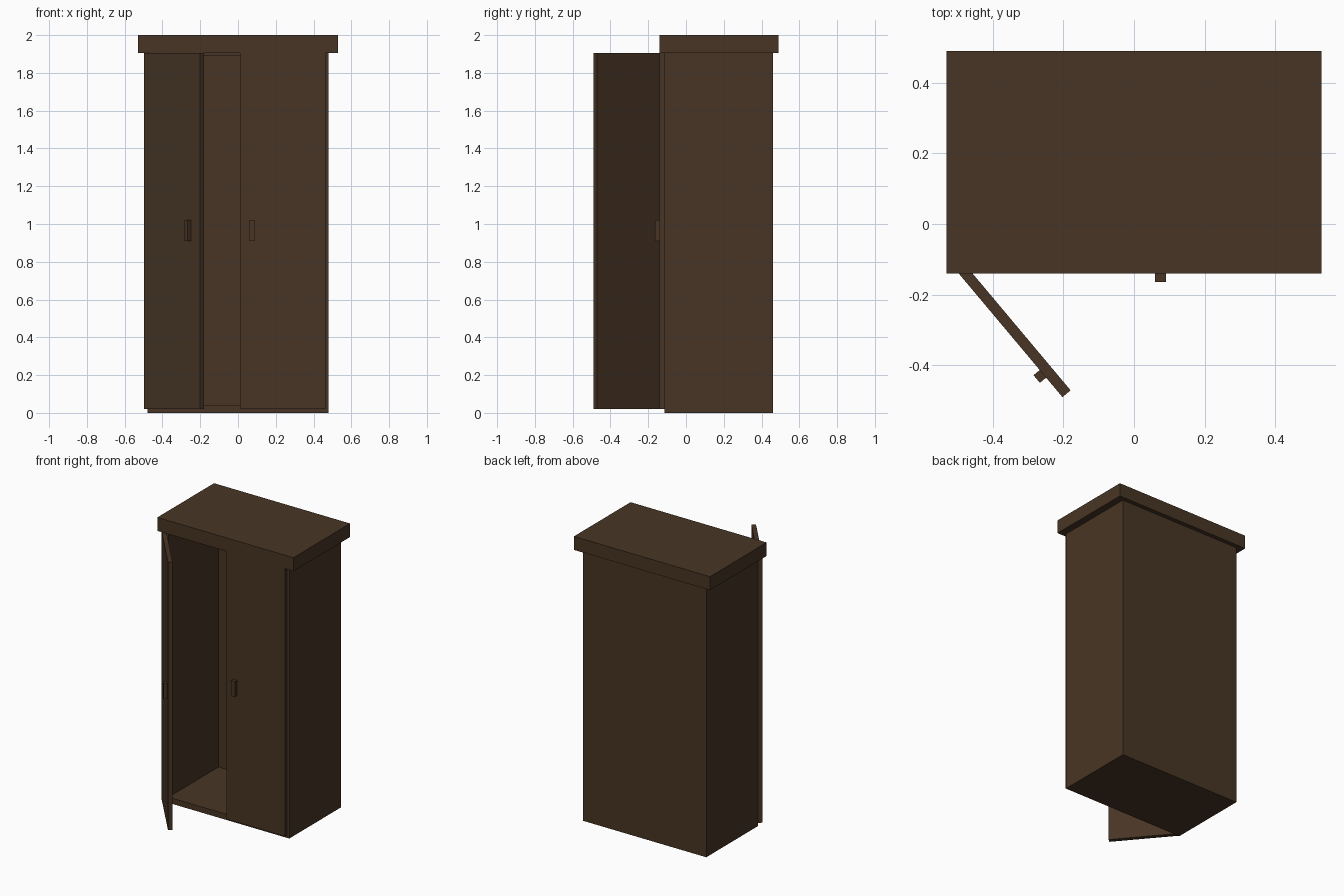
import bpy, bmesh, math
from mathutils import Matrix, Vector

if "Cube" in bpy.data.objects:
    bpy.data.objects.remove(bpy.data.objects["Cube"])

wood = bpy.data.materials.new("dark_brown_wood")
wood.diffuse_color = (0.064, 0.036, 0.018, 1)
wood.use_nodes = True
wood.node_tree.nodes["Principled BSDF"].inputs["Base Color"].default_value = wood.diffuse_color


def box(name, x, y, z, matrix=None):
    """Box spanning the given (min, max) ranges, optionally placed by a matrix."""
    bm = bmesh.new()
    bmesh.ops.create_cube(bm, size=1)
    for v in bm.verts:
        v.co = Vector([r[0] + (c + 0.5) * (r[1] - r[0]) for c, r in zip(v.co, (x, y, z))])
    if matrix:
        bm.transform(matrix)
    me = bpy.data.meshes.new(name)
    bm.to_mesh(me)
    bm.free()
    me.materials.append(wood)
    ob = bpy.data.objects.new(name, me)
    bpy.context.collection.objects.link(ob)
    return ob


FRONT, BACK = -0.115, 0.46
DOOR_Z, HANDLE_Z = (0.02, 1.905), (0.91, 1.02)

# Hollow carcass
for side, s in (("left", -1), ("right", 1)):
    box(side + "_side_panel", sorted((s * 0.48, s * 0.46)), (FRONT, BACK), (0, 1.905))
box("back_panel", (-0.46, 0.46), (0.44, BACK), (0, 1.905))
box("floor_panel", (-0.46, 0.46), (FRONT, 0.44), (0, 0.04))
box("ceiling_panel", (-0.46, 0.46), (FRONT, 0.44), (1.89, 1.905))

# Overhanging top
box("top_slab", (-0.53, 0.53), (-0.14, 0.49), (1.905, 2.0))

# Closed right door
box("right_door", (0.01, 0.463), (-0.14, FRONT), DOOR_Z)
box("right_handle", (0.06, 0.09), (-0.164, -0.14), HANDLE_Z)

# Left door swung open about its hinge edge (local x runs along the door)
swing = Matrix.Translation((-0.475, -0.118, 0)) @ Matrix.Rotation(math.radians(-50), 4, 'Z')
box("left_door", (0, 0.46), (-0.03, 0), DOOR_Z, swing)
box("left_handle", (0.36, 0.388), (-0.053, -0.03), HANDLE_Z, swing)
